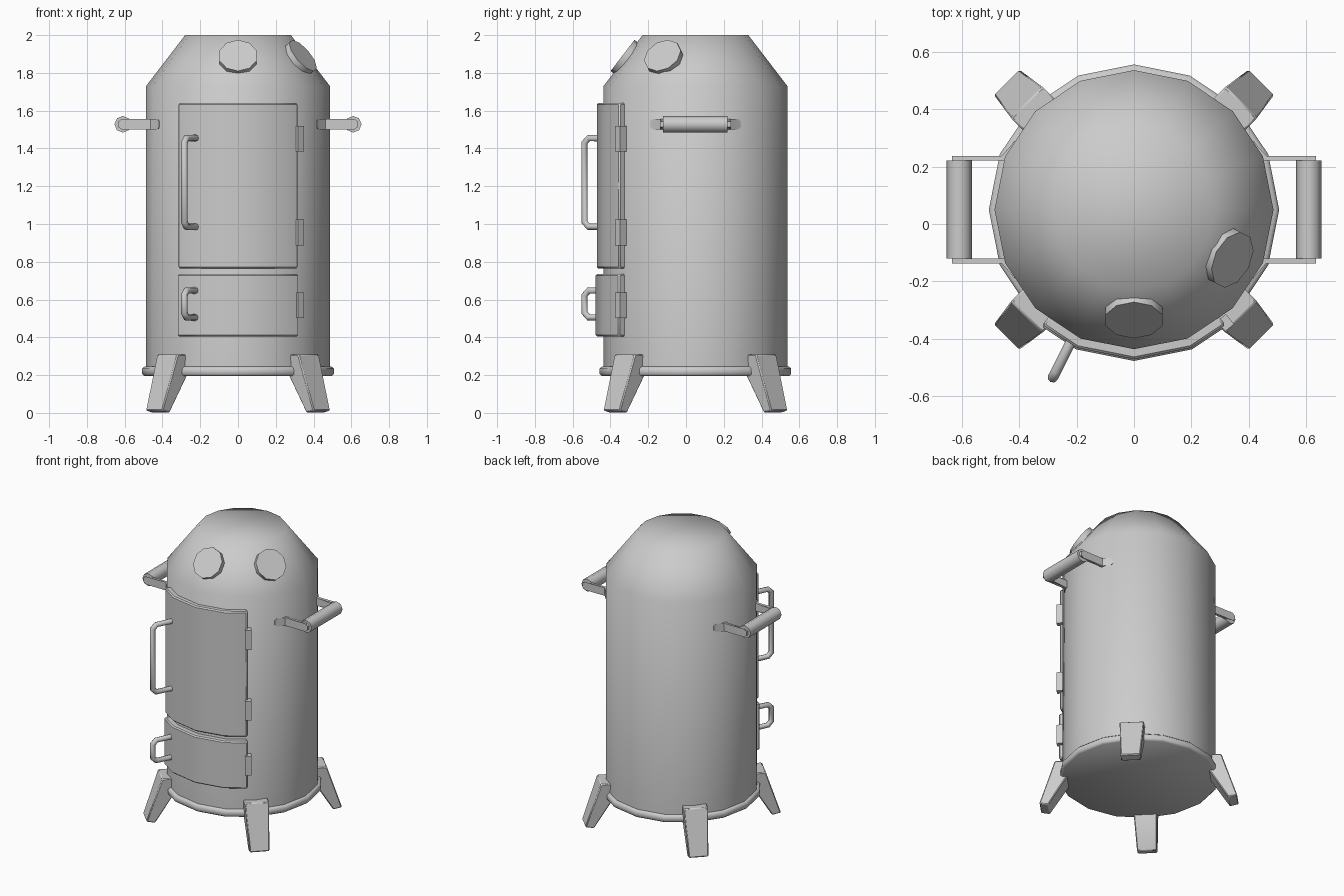
import bpy, bmesh, math
from mathutils import Matrix, Vector

if "Cube" in bpy.data.objects:
    bpy.data.objects.remove(bpy.data.objects["Cube"])

CY = 0.05                                   # body axis sits at y = CY
SIDES = 16


def finish(name, bm, angle=40, bevel=0):
    bmesh.ops.recalc_face_normals(bm, faces=bm.faces)
    me = bpy.data.meshes.new(name)
    bm.to_mesh(me)
    bm.free()
    ob = bpy.data.objects.new(name, me)
    bpy.context.collection.objects.link(ob)
    if bevel:
        m = ob.modifiers.new("bevel", 'BEVEL')
        m.width, m.segments, m.angle_limit = bevel, 1, math.radians(50)
    shade(ob, angle)
    return ob


def shade(ob, angle):
    bpy.ops.object.select_all(action='DESELECT')
    ob.select_set(True)
    bpy.context.view_layer.objects.active = ob
    bpy.ops.object.shade_smooth_by_angle(angle=math.radians(angle))


def lathe(name, profile, angle):
    """Closed turned solid from (radius, z) points."""
    bm = bmesh.new()
    rings = [[bm.verts.new((r * math.cos(a), CY + r * math.sin(a), z))
              for a in (2 * math.pi * i / SIDES for i in range(SIDES))]
             for r, z in profile]
    for lo, hi in zip(rings, rings[1:]):
        for i in range(SIDES):
            j = (i + 1) % SIDES
            bm.faces.new((lo[i], lo[j], hi[j], hi[i]))
    bm.faces.new(rings[0])
    bm.faces.new(rings[-1])
    return finish(name, bm, angle)


def prism(name, bottom, top, angle=40, bevel=0):
    """Solid between two matching outlines."""
    bm = bmesh.new()
    a = [bm.verts.new(p) for p in bottom]
    b = [bm.verts.new(p) for p in top]
    bm.faces.new(a)
    bm.faces.new(b)
    for i in range(len(a)):
        j = (i + 1) % len(a)
        bm.faces.new((a[i], a[j], b[j], b[i]))
    return finish(name, bm, angle, bevel)


def cylinder(name, r, depth, sides, matrix):
    bm = bmesh.new()
    bmesh.ops.create_cone(bm, cap_ends=True, segments=sides, radius1=r,
                          radius2=r, depth=depth, matrix=matrix)
    return finish(name, bm, 50)


def tube(name, points, r):
    cu = bpy.data.curves.new(name, 'CURVE')
    cu.dimensions = '3D'
    cu.bevel_depth, cu.bevel_resolution, cu.use_fill_caps = r, 2, True
    sp = cu.splines.new('POLY')
    sp.points.add(len(points) - 1)
    for p, co in zip(sp.points, points):
        p.co = (*co, 1)
    ob = bpy.data.objects.new(name, cu)
    bpy.context.collection.objects.link(ob)
    bpy.ops.object.select_all(action='DESELECT')
    ob.select_set(True)
    bpy.context.view_layer.objects.active = ob
    bpy.ops.object.convert(target='MESH')
    shade(bpy.context.object, 50)


# Barrel with sloped dome, and base rim
lathe("barrel", [(0.487, 0.205), (0.487, 1.73), (0.28, 2.0)], 60)
lathe("base_rim", [(0.495, 0.195), (0.507, 0.205), (0.507, 0.235), (0.495, 0.245)], 50)


# Curved doors following the barrel facets
def door(name, z0, z1, r_out):
    pts = []
    degs = [-38.5, -22.5, 0, 22.5, 38.5]
    for r, ds in ((r_out, degs), (0.47, degs[::-1])):
        for d in ds:
            k = r if abs(d) < 30 else r * math.cos(math.radians(11.25)) / math.cos(math.radians(4.75))
            a = math.radians(d)
            pts.append((k * math.sin(a), CY - k * math.cos(a)))
    prism(name, [(x, y, z0) for x, y in pts], [(x, y, z1) for x, y in pts], 40, 0.008)


door("upper_door", 0.765, 1.64, 0.522)
door("lower_door", 0.405, 0.735, 0.528)

# Door handles
for name, z0, z1 in (("upper_door_handle", 0.985, 1.455), ("lower_door_handle", 0.505, 0.648)):
    c = 0.025
    tube(name, [(-0.215, -0.40, z1), (-0.272, -0.515, z1), (-0.284, -0.537, z1 - c),
                (-0.284, -0.537, z0 + c), (-0.272, -0.515, z0), (-0.215, -0.40, z0)], 0.018)

# Hinges on the right edge of the doors
for i, z in enumerate((1.45, 0.955, 0.57)):
    bm = bmesh.new()
    a = math.radians(39)
    bmesh.ops.create_cube(bm, size=1, matrix=Matrix.Translation(
        (0.508 * math.sin(a), CY - 0.508 * math.cos(a), z))
        @ Matrix.Rotation(a, 4, 'Z') @ Matrix.Diagonal((0.04, 0.045, 0.135, 1)))
    finish(f"hinge_{i + 1}", bm)

# Splayed legs: (radius, z, half width) side profile, placed on the diagonals
LEG = [(0.45, 0.31, 0.078), (0.53, 0.31, 0.078), (0.63, 0.012, 0.063),
       (0.573, 0.0, 0.063), (0.45, 0.2, 0.074)]
for i in range(4):
    a = math.radians(45 + 90 * i)
    u, t = Vector((math.cos(a), math.sin(a), 0)), Vector((-math.sin(a), math.cos(a), 0))
    sides = [[u * r + t * w * s + Vector((0, CY, z)) for r, z, w in LEG] for s in (-1, 1)]
    prism(f"leg_{i + 1}", *sides, bevel=0.006)

# Side carrying handles: round grip between two bent straps
HZ = 1.528
for side, sx in (("left", -1), ("right", 1)):
    cylinder(f"{side}_grip", 0.044, 0.342, 8,
             Matrix.Translation((0.61 * sx, CY, HZ)) @ Matrix.Rotation(math.pi / 2, 4, 'X'))
    for end, sy in (("front", -1), ("back", 1)):
        # strap centre line: foot on barrel, bend, arm; with half height
        path = [(0.418, 0.240, 0.016), (0.428, 0.226, 0.028), (0.462, 0.181, 0.028),
                (0.615, 0.181, 0.028), (0.635, 0.181, 0.014)]
        inner = [(0.406, 0.233), (0.416, 0.218), (0.449, 0.171), (0.615, 0.171), (0.635, 0.171)]
        outer = [(0.418, 0.240), (0.428, 0.226), (0.462, 0.188), (0.615, 0.188), (0.635, 0.188)]
        ring = [(o, p[2]) for o, p in zip(outer, path)] + \
               [(n, p[2]) for n, p in reversed(list(zip(inner, path)))]
        lo, hi = [[(x * sx, CY + y * sy, HZ + s * h) for (x, y), h in ring] for s in (-1, 1)]
        prism(f"{side}_{end}_strap", lo, hi, 30)

# Round dials on the dome
n_r, n_z = 0.27 / 0.339, 0.207 / 0.339
for name, deg in (("front_dial", -90), ("side_dial", -27)):
    a = math.radians(deg)
    n = Vector((n_r * math.cos(a), n_r * math.sin(a), n_z))
    c = Vector((0.37 * math.cos(a), CY + 0.37 * math.sin(a), 1.88))
    cylinder(name, 0.104, 0.04, 10, Matrix.Translation(c) @ n.to_track_quat('Z', 'Y').to_matrix().to_4x4())
